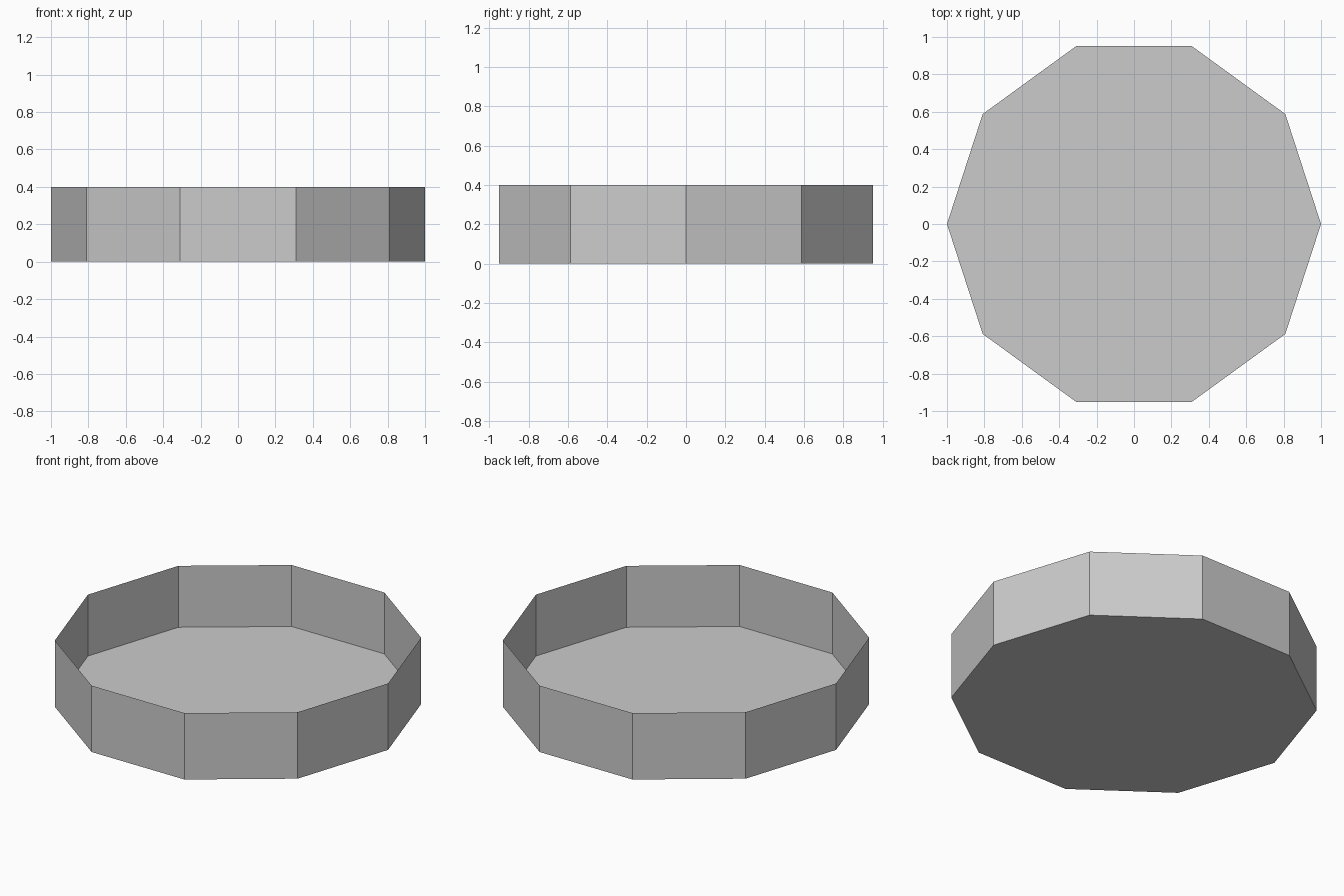
import bpy, bmesh
from math import cos, sin, pi

if "Cube" in bpy.data.objects:
    bpy.data.objects.remove(bpy.data.objects["Cube"])

SIDES, RADIUS, HEIGHT, FLOOR_Z = 10, 1.0, 0.4, 0.03


def ring(bm, z):
    return [bm.verts.new((RADIUS * cos(2 * pi * i / SIDES),
                          RADIUS * sin(2 * pi * i / SIDES), z)) for i in range(SIDES)]


def finish(bm, name):
    mesh = bpy.data.meshes.new(name)
    bm.to_mesh(mesh)
    bm.free()
    obj = bpy.data.objects.new(name, mesh)
    bpy.context.collection.objects.link(obj)


# Open ten-sided tray: paper-thin walls and underside
bm = bmesh.new()
low, high = ring(bm, 0), ring(bm, HEIGHT)
for i in range(SIDES):
    j = (i + 1) % SIDES
    bm.faces.new((low[i], low[j], high[j], high[i]))
bm.faces.new(low[::-1])
finish(bm, "tray_shell")

# Inside floor, slightly raised above the underside
bm = bmesh.new()
bm.faces.new(ring(bm, FLOOR_Z))
finish(bm, "tray_floor")
